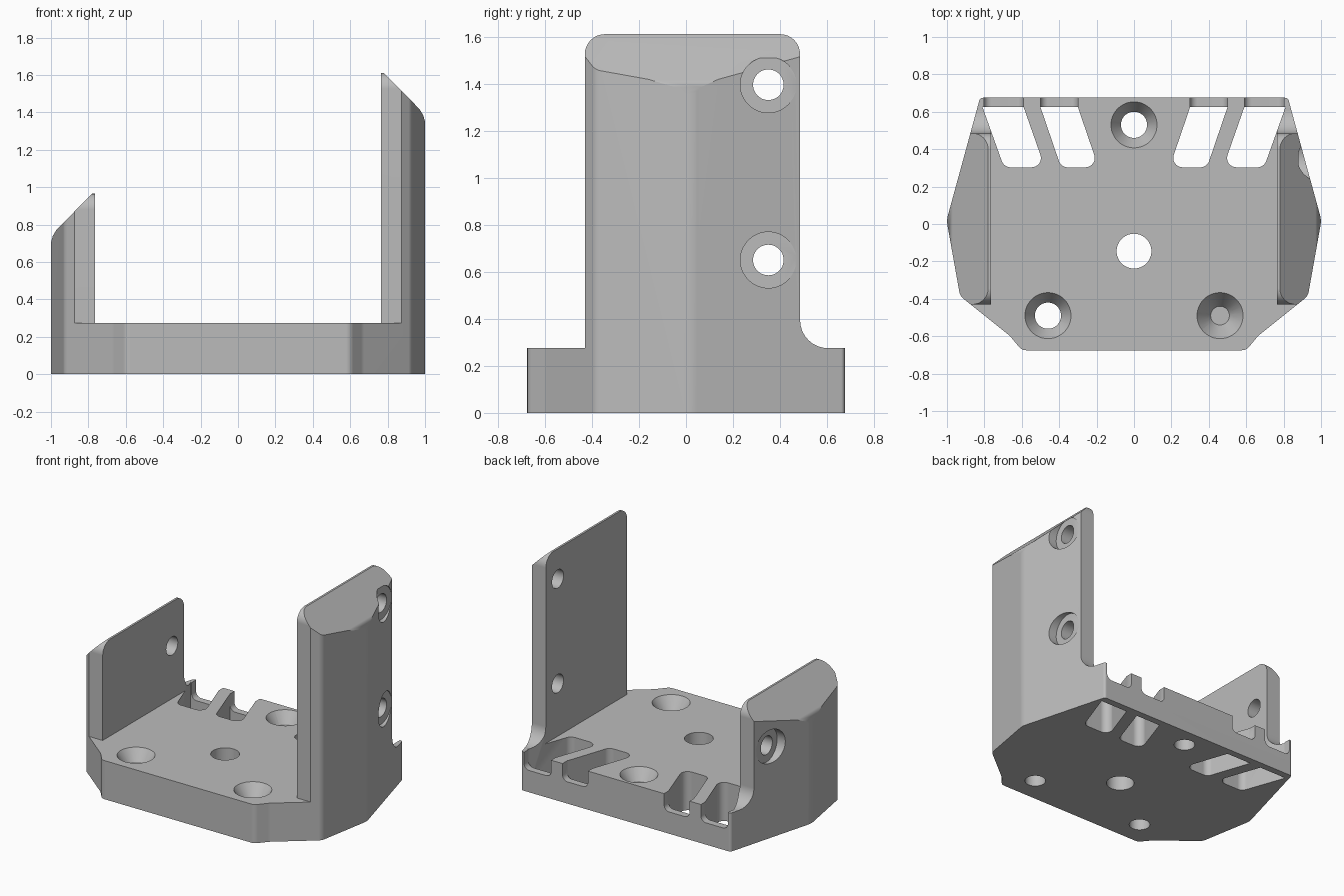
import bpy, bmesh, math
from mathutils import Vector, Matrix

if "Cube" in bpy.data.objects:
    bpy.data.objects.remove(bpy.data.objects["Cube"])

grey = bpy.data.materials.new("light_grey")
grey.use_nodes = True
grey.diffuse_color = (0.5, 0.5, 0.5, 1)
grey.node_tree.nodes["Principled BSDF"].inputs["Base Color"].default_value = (0.5, 0.5, 0.5, 1)

BASE_H = 0.275
INNER = 0.765
helpers = []


def rounded(corners, steps=8):
    """Closed outline from (u, v, radius) corners, with true arcs."""
    out = []
    for i, (u, v, r) in enumerate(corners):
        p = Vector((u, v))
        if r == 0:
            out.append(p)
            continue
        d1 = (Vector(corners[i - 1][:2]) - p).normalized()
        d2 = (Vector(corners[(i + 1) % len(corners)][:2]) - p).normalized()
        half = math.acos(max(-1, min(1, d1.dot(d2)))) / 2
        centre = p + (d1 + d2).normalized() * r / math.sin(half)
        a = p + d1 * r / math.tan(half) - centre
        b = p + d2 * r / math.tan(half) - centre
        sweep = math.pi - 2 * half
        for k in range(steps + 1):
            t = k / steps
            out.append(centre + (a * math.sin((1 - t) * sweep) + b * math.sin(t * sweep)) / math.sin(sweep))
    return out


def add_object(name, bm, helper=True):
    bmesh.ops.recalc_face_normals(bm, faces=bm.faces)
    mesh = bpy.data.meshes.new(name)
    bm.to_mesh(mesh)
    bm.free()
    mesh.materials.append(grey)
    ob = bpy.data.objects.new(name, mesh)
    bpy.context.collection.objects.link(ob)
    if helper:
        ob.hide_render = True
        helpers.append(ob)
    return ob


def prism(name, outline, axis, lo, hi, helper=True):
    """Extrude a 2D outline along the named axis."""
    place = {"x": lambda p, w: (w, p.x, p.y),
             "y": lambda p, w: (p.x, w, p.y),
             "z": lambda p, w: (p.x, p.y, w)}[axis]
    bm = bmesh.new()
    low = [bm.verts.new(place(p, lo)) for p in outline]
    high = [bm.verts.new(place(p, hi)) for p in outline]
    bm.faces.new(low)
    bm.faces.new(high)
    n = len(outline)
    for i in range(n):
        j = (i + 1) % n
        bm.faces.new((low[i], low[j], high[j], high[i]))
    return add_object(name, bm, helper)


def drill(name, centre, r1, r2, length, along_x=False):
    bm = bmesh.new()
    turn = Matrix.Rotation(math.pi / 2, 4, "Y") if along_x else Matrix()
    bmesh.ops.create_cone(bm, cap_ends=True, segments=48, radius1=r1, radius2=r2,
                          depth=length, matrix=Matrix.Translation(centre) @ turn)
    return add_object(name, bm)


def boolean(ob, other, operation):
    m = ob.modifiers.new(other.name, "BOOLEAN")
    m.operation = operation
    m.solver = "EXACT"
    m.object = other


# Base slab, trimmed to the plan outline further down
slab = [Vector(c) for c in ((-1.2, -1), (1.2, -1), (1.2, 1), (-1.2, 1))]
bracket = prism("bracket_body", slab, "z", 0, BASE_H, helper=False)

# Upright side posts: side profile with a back flare, and a sloping top
for side, top in ((1, 1.61), (-1, 0.965)):
    profile = rounded([(-0.43, 0.1, 0), (0.605, 0.1, 0), (0.605, BASE_H, 0),
                       (0.485, BASE_H, 0.119), (0.485, top, 0.085), (-0.43, top, 0.085)])
    lo, hi = sorted((side * INNER, side * 1.2))
    post = prism("post_blank", profile, "x", lo, hi)
    slope = [(0.7, 0), (1.1, 0), (1.1, top - 0.5), (1.0, top - 0.26), (0.99, top - 0.225),
             (0.97, top - 0.192), (0.78, top), (0.7, top)]
    boolean(post, prism("post_slope", [Vector((side * x, z)) for x, z in slope], "y", -1, 1),
            "INTERSECT")
    boolean(bracket, post, "UNION")

# Plan outline shared by base and posts
half = [(0.6, -0.675, 0.05), (0.665, -0.597, 0.1), (0.93, -0.385, 0.06),
        (1.002, 0.02, 0.12), (0.823, 0.675, 0.02)]
plan = half + [(-x, y, r) for x, y, r in reversed(half)]
boolean(bracket, prism("plan_outline", rounded(plan, 6), "z", -0.5, 2), "INTERSECT")

# Slanted slots through the base, and notches in the thin back wall
for side in (1, -1):
    for a, b, c, d, edge in ((0.81, 0.59, 0.477, 0.695, 0.803), (0.5, 0.3, 0.19, 0.39, 0.5)):
        slot = [(side * a, 0.625, 0), (side * b, 0.625, 0),
                (side * c, 0.303, 0.05), (side * d, 0.303, 0.05)]
        boolean(bracket, prism("slot_cutter", rounded(slot), "z", -0.1, 0.45), "DIFFERENCE")
        notch = [(side * edge, 0.5, 0), (side * b, 0.5, 0),
                 (side * b, 0.155, 0.04), (side * edge, 0.155, 0.04)]
        boolean(bracket, prism("notch_cutter", rounded(notch), "y", 0.62, 0.8), "DIFFERENCE")

# Countersunk screw holes and the plain centre hole
for x, y in ((0, 0.53), (0.46, -0.49), (-0.46, -0.49)):
    boolean(bracket, drill("screw_hole", (x, y, 0.1), 0.07, 0.07, 0.6), "DIFFERENCE")
    boolean(bracket, drill("countersink", (x, y, BASE_H - 0.04), 0.05, 0.143, 0.14), "DIFFERENCE")
boolean(bracket, drill("centre_hole", (0, -0.145, 0.1), 0.093, 0.093, 0.6), "DIFFERENCE")

# Counterbored holes through the posts
for side, z in ((1, 1.395), (1, 0.65), (-1, 0.65)):
    boolean(bracket, drill("post_hole", (side * 0.9, 0.35, z), 0.065, 0.065, 0.6, True), "DIFFERENCE")
    boolean(bracket, drill("counterbore", (side * 1.03, 0.35, z), 0.119, 0.119, 0.3, True), "DIFFERENCE")

# Bake the solid and drop the cutters
bpy.context.view_layer.update()
graph = bpy.context.evaluated_depsgraph_get()
solid = bpy.data.meshes.new_from_object(bracket.evaluated_get(graph))
bracket.modifiers.clear()
bracket.data = solid
solid.materials.clear()
solid.materials.append(grey)
for face in solid.polygons:
    face.material_index = 0
for ob in helpers:
    bpy.data.objects.remove(ob)

# Smooth the fillets and holes, keep flat faces flat
bpy.ops.object.select_all(action="DESELECT")
bracket.select_set(True)
bpy.context.view_layer.objects.active = bracket
bpy.ops.object.shade_smooth_by_angle(angle=math.radians(25))
weighted = bracket.modifiers.new("flat_faces", "WEIGHTED_NORMAL")
weighted.keep_sharp = True
